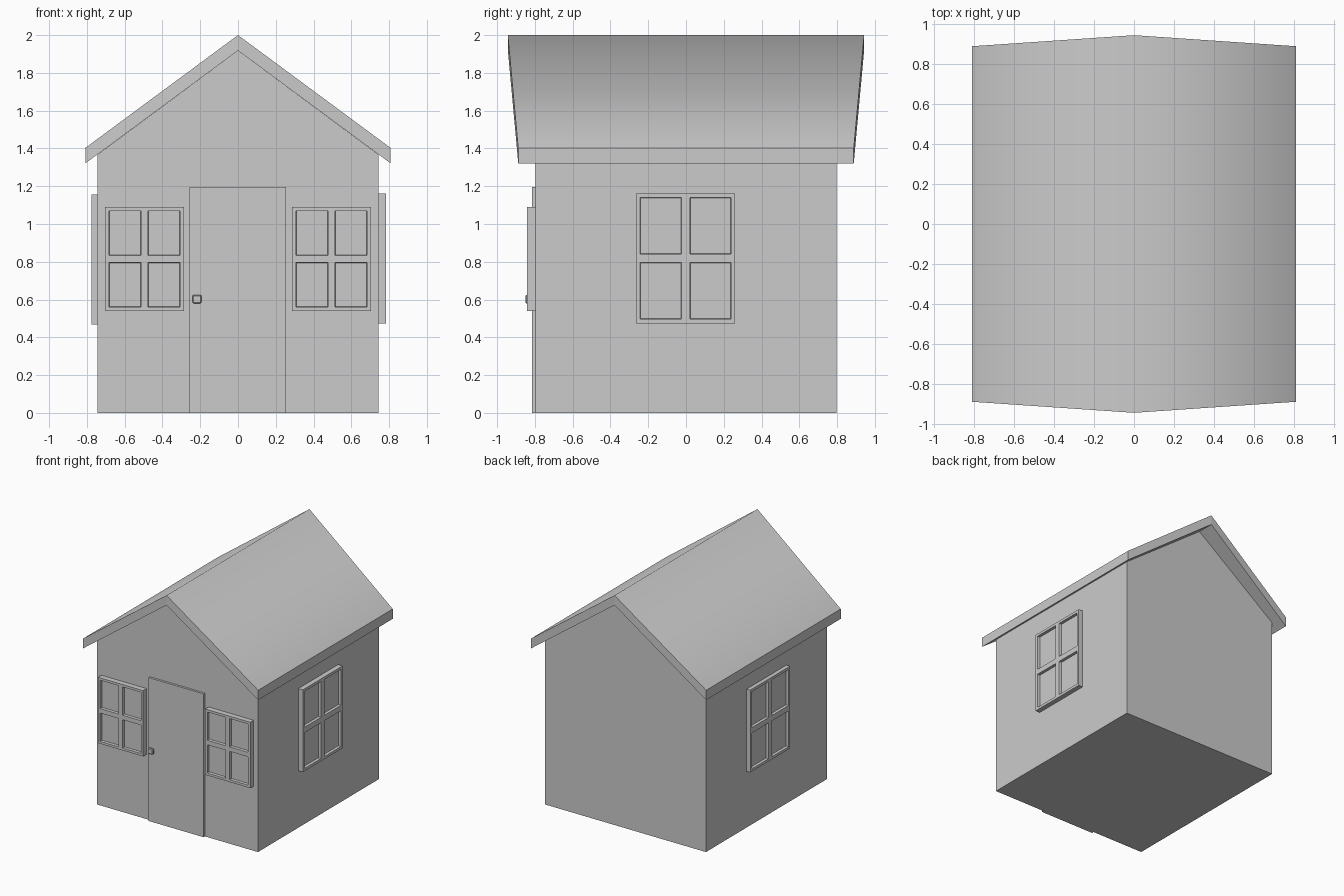
import bpy, bmesh
from math import radians

if "Cube" in bpy.data.objects:
    bpy.data.objects.remove(bpy.data.objects["Cube"])


def finish(bm, name, loc=(0, 0, 0), rot=0):
    bmesh.ops.recalc_face_normals(bm, faces=bm.faces)
    mesh = bpy.data.meshes.new(name)
    bm.to_mesh(mesh)
    bm.free()
    ob = bpy.data.objects.new(name, mesh)
    ob.location = loc
    ob.rotation_euler.z = radians(rot)
    bpy.context.collection.objects.link(ob)
    return ob


def box(name, x0, x1, y0, y1, z0, z1, bevel=0):
    bm = bmesh.new()
    bmesh.ops.create_cube(bm, size=1)
    for v in bm.verts:
        v.co.x = x0 if v.co.x < 0 else x1
        v.co.y = y0 if v.co.y < 0 else y1
        v.co.z = z0 if v.co.z < 0 else z1
    if bevel:
        bmesh.ops.bevel(bm, geom=bm.edges[:], offset=bevel, segments=1, affect='EDGES')
    return finish(bm, name)


def window(name, w, h, border, bar, depth, loc, rot=0):
    """Four-pane frame; front at local y=0, reaching back to the wall."""
    def cuts(s):
        return [-s / 2, -s / 2 + border, -bar / 2, bar / 2, s / 2 - border, s / 2]
    bm = bmesh.new()
    g = [[bm.verts.new((x, 0, z)) for z in cuts(h)] for x in cuts(w)]
    panes = []
    for i in range(5):
        for j in range(5):
            f = bm.faces.new((g[i][j], g[i + 1][j], g[i + 1][j + 1], g[i][j + 1]))
            f.normal_update()
            if i % 2 and j % 2:
                panes.append(f)
    # recessed panes
    bmesh.ops.inset_region(bm, faces=panes, thickness=0.003, depth=-0.022)
    # outer sides of the frame
    rim = [e for e in bm.edges if e.is_boundary]
    new = bmesh.ops.extrude_edge_only(bm, edges=rim)['geom']
    bmesh.ops.translate(bm, vec=(0, depth, 0),
                        verts=[v for v in new if isinstance(v, bmesh.types.BMVert)])
    bmesh.ops.dissolve_limit(bm, angle_limit=0.01, verts=bm.verts[:], edges=bm.edges[:])
    return finish(bm, name, loc, rot)


# House body: gabled profile pulled from front to back
bm = bmesh.new()
profile = [(-0.743, 0), (0.743, 0), (0.743, 1.368), (0, 1.918), (-0.743, 1.368)]
front = bm.faces.new([bm.verts.new((x, -0.798, z)) for x, z in profile])
new = bmesh.ops.extrude_face_region(bm, geom=[front], use_keep_orig=True)['geom']
bmesh.ops.translate(bm, vec=(0, 1.596, 0),
                    verts=[v for v in new if isinstance(v, bmesh.types.BMVert)])
finish(bm, "house_body")

# Roof: three cross sections, longer at the ridge, smooth only across the ridge
bm = bmesh.new()
rings = []
for x, y, z in [(-0.808, 0.888, 1.403), (0, 0.943, 2.0), (0.808, 0.888, 1.403)]:
    rings.append([bm.verts.new(p) for p in
                  ((x, -y, z), (x, y, z), (x, y, z - 0.082), (x, -y, z - 0.082))])
for a, b in zip(rings, rings[1:]):
    for k in range(4):
        n = (k + 1) % 4
        bm.faces.new((a[k], a[n], b[n], b[k]))
bm.faces.new(rings[0])
bm.faces.new(rings[2][::-1])
ridge = set(rings[1][:2])
for f in bm.faces:
    f.smooth = True
for e in bm.edges:
    e.smooth = set(e.verts) == ridge
finish(bm, "roof")

# Door with knob
box("door", -0.256, 0.254, -0.816, -0.79, 0, 1.197)
box("door_knob_stem", -0.228, -0.206, -0.835, -0.81, 0.591, 0.613)
box("door_knob", -0.24, -0.194, -0.85, -0.828, 0.579, 0.625, 0.005)

# Windows: two in front, one on each side
for side, label in ((-1, "left"), (1, "right")):
    window("front_window_" + label, 0.417, 0.55, 0.02, 0.038, 0.05,
           (side * 0.495, -0.843, 0.815))
window("side_window_right", 0.525, 0.687, 0.022, 0.045, 0.045, (0.784, -0.002, 0.818), 90)
window("side_window_left", 0.525, 0.687, 0.022, 0.045, 0.04, (-0.776, -0.002, 0.812), -90)
